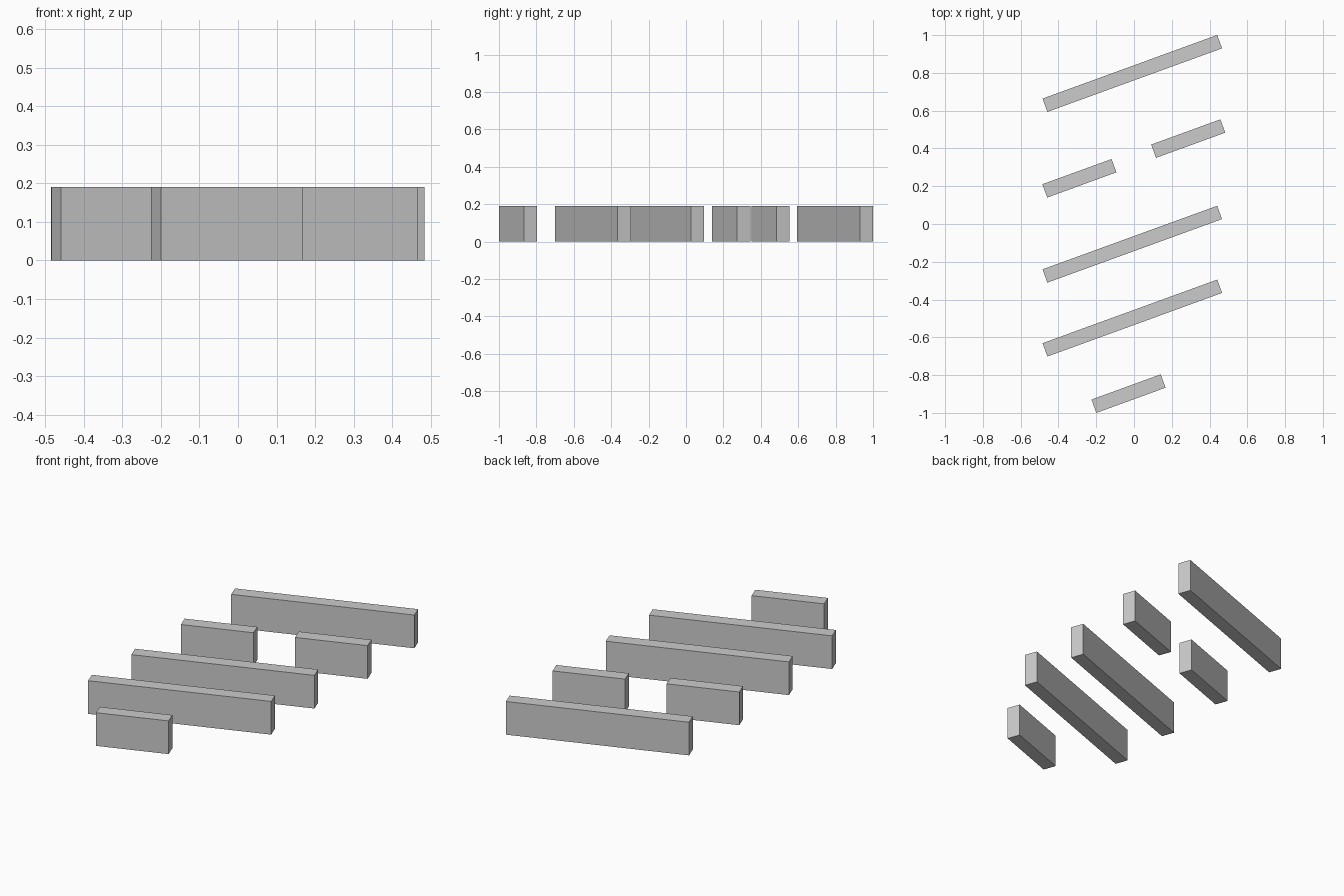
import bpy
from math import radians

if "Cube" in bpy.data.objects:
    bpy.data.objects.remove(bpy.data.objects["Cube"])

ANGLE = radians(20)
WIDTH, HEIGHT = 0.075, 0.19
LONG, SHORT = 0.984, 0.39


def bar(name, x, y, length):
    """Slanted rectangular bar standing on the ground."""
    bpy.ops.mesh.primitive_cube_add(size=1, location=(x, y, HEIGHT / 2),
                                    rotation=(0, 0, ANGLE))
    ob = bpy.context.object
    ob.name = name
    ob.scale = (length, WIDTH, HEIGHT)
    bpy.ops.object.transform_apply(location=False, rotation=False, scale=True)


# Full-length bars
for i, y in enumerate((0.797, -0.107, -0.498)):
    bar(f"long_bar_{i + 1}", -0.009, y, LONG)

# Half-length bars: a split pair and a single front one
bar("short_bar_left", -0.289, 0.242, SHORT)
bar("short_bar_right", 0.287, 0.452, SHORT)
bar("short_bar_front", -0.029, -0.898, SHORT)
